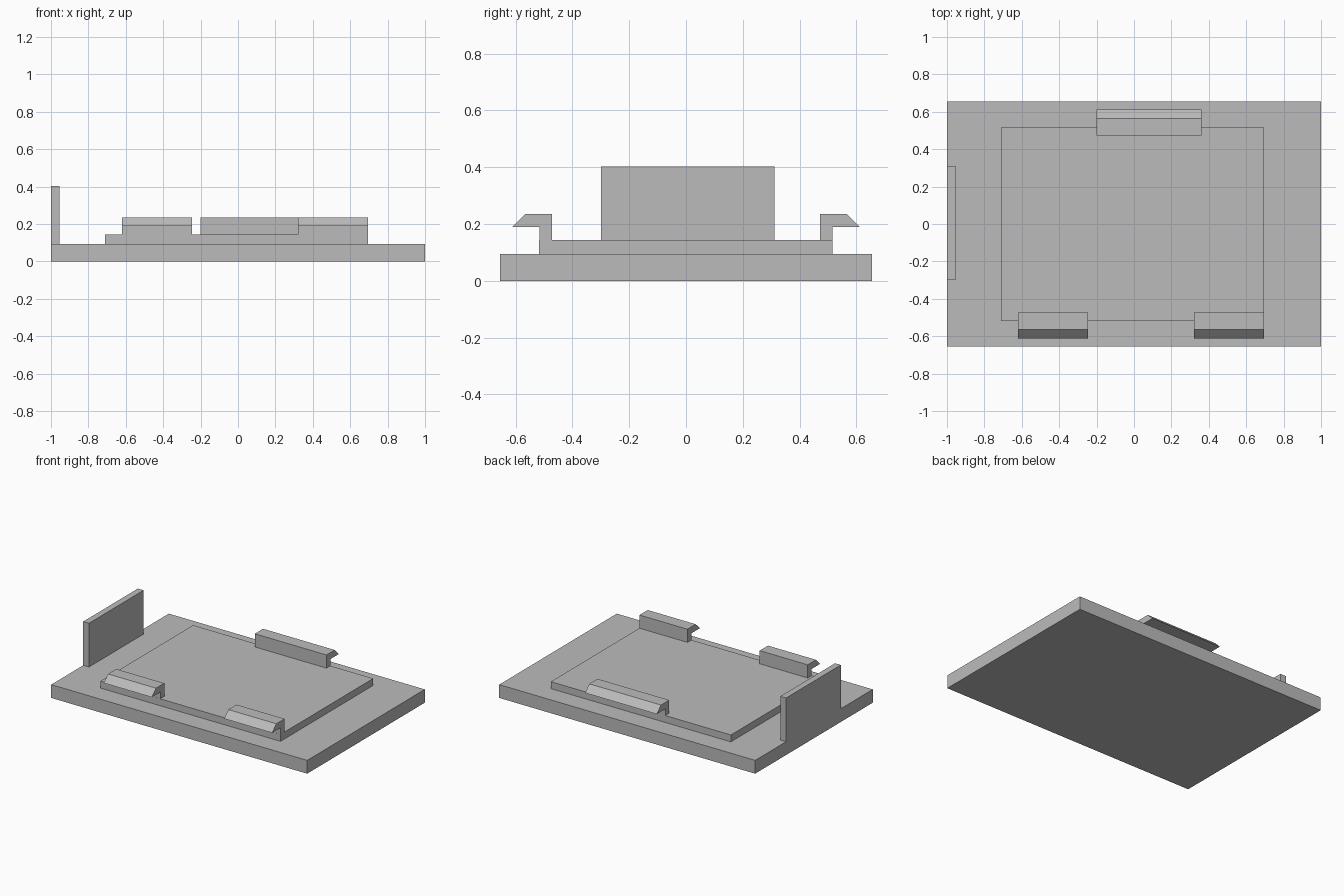
import bpy

cube = bpy.data.objects.get("Cube")
if cube:
    bpy.data.objects.remove(cube, do_unlink=True)

# Single plain grey material
grey = bpy.data.materials.new("plain_grey")
grey.use_nodes = True
colour = (0.5, 0.5, 0.5, 1)
grey.diffuse_color = colour
grey.node_tree.nodes["Principled BSDF"].inputs["Base Color"].default_value = colour

BASE_TOP = 0.094
PLATE_TOP = 0.143


def extrude_x(name, profile, x0, x1):
    """Solid made by sweeping a (y, z) outline along x."""
    n = len(profile)
    verts = [(x, y, z) for x in (x0, x1) for y, z in profile]
    faces = [tuple(range(n))[::-1], tuple(range(n, 2 * n))]
    faces += [(i, (i + 1) % n, (i + 1) % n + n, i + n) for i in range(n)]
    mesh = bpy.data.meshes.new(name)
    mesh.from_pydata(verts, [], faces)
    # Mirrored outlines run the other way round, so flip those faces
    area = sum(profile[i][0] * profile[(i + 1) % n][1]
               - profile[(i + 1) % n][0] * profile[i][1] for i in range(n))
    if area < 0:
        mesh.flip_normals()
    mesh.materials.append(grey)
    obj = bpy.data.objects.new(name, mesh)
    bpy.context.collection.objects.link(obj)
    return obj


def box(name, x0, x1, y0, y1, z0, z1):
    return extrude_x(name, [(y0, z0), (y1, z0), (y1, z1), (y0, z1)], x0, x1)


# Base slab, raised plate and upright end tab
box("base_slab", -1, 1, -0.656, 0.656, 0, BASE_TOP)
box("raised_plate", -0.712, 0.695, -0.518, 0.516, BASE_TOP, PLATE_TOP)
box("end_tab", -1, -0.955, -0.299, 0.311, BASE_TOP, 0.403)

# Hooked clips: stem flush with the plate edge, bevelled lip facing outward
hook = [(0.473, PLATE_TOP), (0.517, PLATE_TOP), (0.517, 0.19),
        (0.612, 0.19), (0.565, 0.236), (0.473, 0.236)]
for name, side, x0, x1 in (("front_right_clip", -1, -0.62, -0.245),
                           ("front_left_clip", -1, 0.32, 0.695),
                           ("back_clip", 1, -0.2, 0.36)):
    extrude_x(name, [(side * y, z) for y, z in hook], x0, x1)
